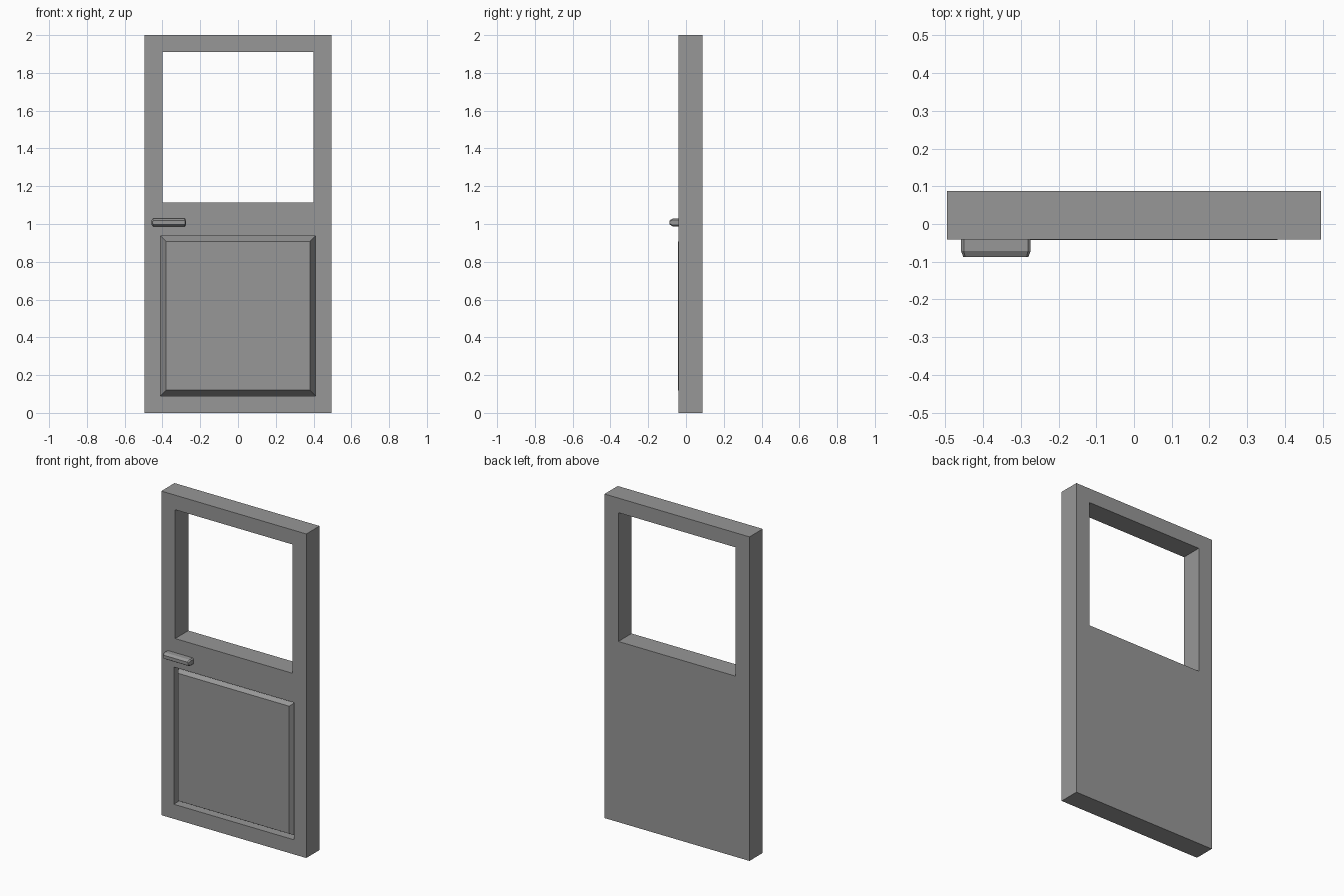
import bpy
import bmesh

cube = bpy.data.objects.get("Cube")
if cube:
    bpy.data.objects.remove(cube, do_unlink=True)

# One plain grey finish
grey = bpy.data.materials.new("plain_grey")
grey.use_nodes = True
colour = (0.31, 0.31, 0.31, 1)
grey.diffuse_color = colour
grey.node_tree.nodes["Principled BSDF"].inputs["Base Color"].default_value = colour

FRONT, BACK, FLOOR = -0.041, 0.088, 0.009


def ring(half_x, z0, z1, y, cx=0, corner=0):
    """Rectangle in the xz plane, optionally with cut corners."""
    c = corner
    if not c:
        points = [(-half_x, z0), (half_x, z0), (half_x, z1), (-half_x, z1)]
    else:
        points = [(-half_x + c, z0), (half_x - c, z0), (half_x, z0 + c), (half_x, z1 - c),
                  (half_x - c, z1), (-half_x + c, z1), (-half_x, z1 - c), (-half_x, z0 + c)]
    return [(cx + x, y, z) for x, z in points]


def loft(name, rings, cap_back=True):
    """Join rings listed from front to back."""
    bm = bmesh.new()
    loops = [[bm.verts.new(p) for p in r] for r in rings]
    n = len(loops[0])
    for a, b in zip(loops, loops[1:]):
        for i in range(n):
            j = (i + 1) % n
            bm.faces.new((a[i], b[i], b[j], a[j]))
    bm.faces.new(loops[0])
    if cap_back:
        bm.faces.new(loops[-1][::-1])
        bmesh.ops.recalc_face_normals(bm, faces=bm.faces[:])
    mesh = bpy.data.meshes.new(name)
    bm.to_mesh(mesh)
    bm.free()
    mesh.materials.append(grey)
    obj = bpy.data.objects.new(name, mesh)
    bpy.context.collection.objects.link(obj)
    return obj


def cut(target, cutter):
    mod = target.modifiers.new("cut", "BOOLEAN")
    mod.operation = "DIFFERENCE"
    mod.solver = "EXACT"
    mod.object = cutter
    bpy.context.view_layer.objects.active = target
    bpy.ops.object.modifier_apply(modifier=mod.name)
    bpy.data.objects.remove(cutter, do_unlink=True)


# Door slab with a window opening and a panel recess
door = loft("door_slab", [ring(0.495, 0, 2, y) for y in (FRONT, BACK)])
cut(door, loft("window_cutter", [ring(0.4, 1.115, 1.91, y) for y in (-0.2, 0.2)]))
cut(door, loft("recess_cutter", [ring(0.41, 0.09, 0.937, y) for y in (-0.2, FLOOR)]))

# Raised panel with sloping borders, standing in the recess
loft("lower_panel", [ring(0.38, 0.12, 0.907, FRONT - 0.002),
                     ring(0.41, 0.09, 0.937, FLOOR)], cap_back=False)

# Handle with chamfered front
loft("door_handle", [ring(0.086, 0.998, 1.018, -0.088, -0.366, 0.005),
                     ring(0.092, 0.988, 1.028, -0.072, -0.366, 0.007),
                     ring(0.092, 0.988, 1.028, FRONT, -0.366, 0.007)])
